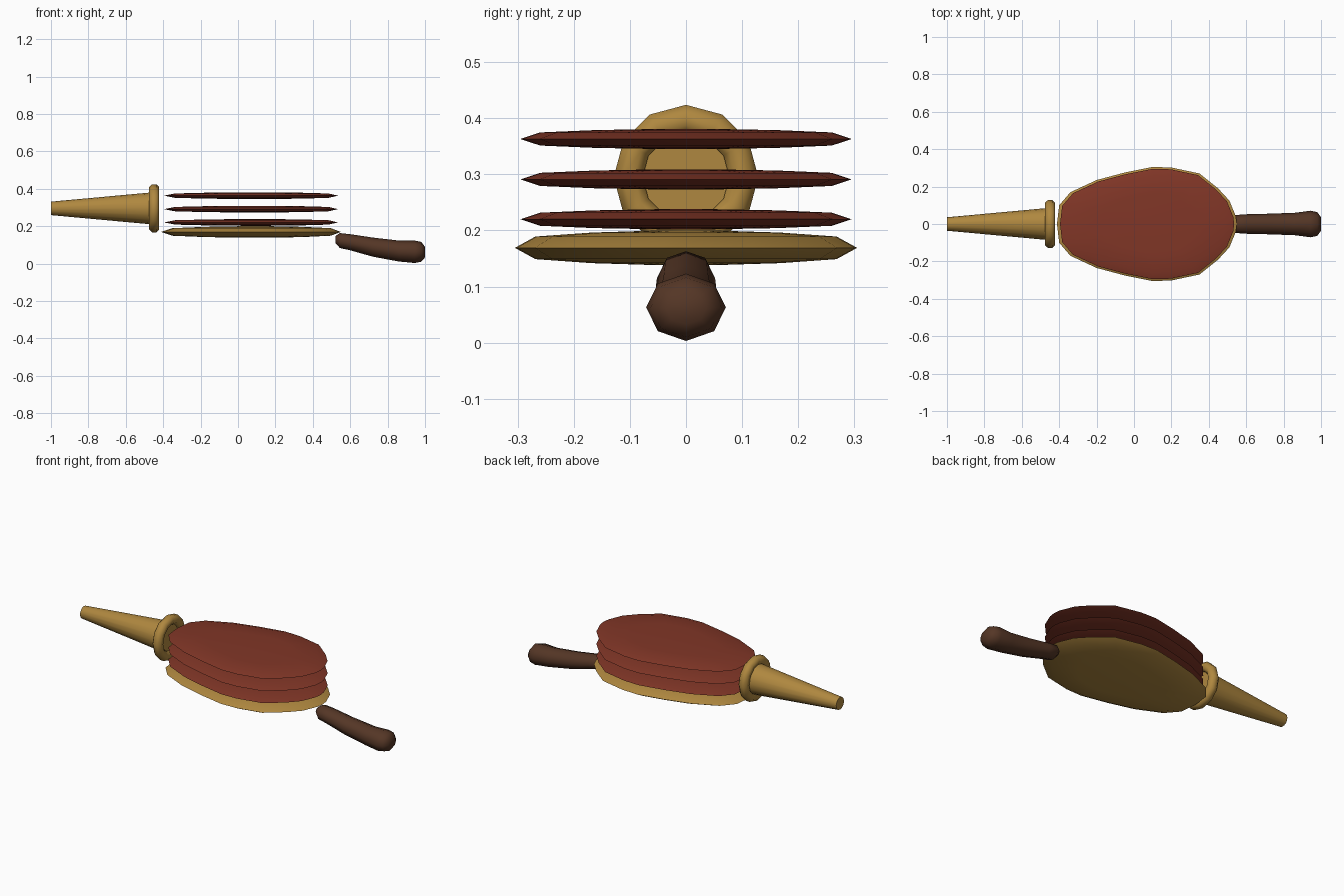
import bpy
import bmesh
from math import sin, cos, pi, radians

cube = bpy.data.objects.get("Cube")
if cube:
    bpy.data.objects.remove(cube, do_unlink=True)


def material(name, color):
    mat = bpy.data.materials.new(name)
    mat.use_nodes = True
    mat.diffuse_color = (*color, 1)
    node = next(n for n in mat.node_tree.nodes if n.type == 'BSDF_PRINCIPLED')
    node.inputs["Base Color"].default_value = (*color, 1)
    return mat


brass = material("golden brass", (0.43, 0.245, 0.05))
leather = material("red leather", (0.22, 0.037, 0.02))
wood = material("dark wood", (0.09, 0.037, 0.019))


def loft(name, rings, mat, angle=40, closed=False):
    """Skin a stack of rings; cap both ends or join them into a loop."""
    bm = bmesh.new()
    loops = [[bm.verts.new(p) for p in ring] for ring in rings]
    pairs = list(zip(loops, loops[1:]))
    if closed:
        pairs.append((loops[-1], loops[0]))
    else:
        bm.faces.new(loops[0])
        bm.faces.new(loops[-1])
    for a, b in pairs:
        for i in range(len(a)):
            j = (i + 1) % len(a)
            bm.faces.new((a[i], a[j], b[j], b[i]))
    bmesh.ops.recalc_face_normals(bm, faces=bm.faces)
    mesh = bpy.data.meshes.new(name)
    bm.to_mesh(mesh)
    bm.free()
    mesh.materials.append(mat)
    obj = bpy.data.objects.new(name, mesh)
    bpy.context.collection.objects.link(obj)
    bpy.ops.object.select_all(action='DESELECT')
    obj.select_set(True)
    bpy.context.view_layer.objects.active = obj
    bpy.ops.object.shade_smooth_by_angle(angle=radians(angle))
    return obj


def ring(x, z, ry, rz, sides):
    return [(x, ry * sin(2 * pi * i / sides), z + rz * cos(2 * pi * i / sides))
            for i in range(sides)]


# Pear-shaped outline shared by the board and the folds
half = [(-0.40, 0.10), (-0.34, 0.17), (-0.20, 0.235), (-0.05, 0.275),
        (0.10, 0.305), (0.20, 0.302), (0.35, 0.27), (0.45, 0.19),
        (0.51, 0.125), (0.545, 0.04)]
outline = [(-0.412, 0)] + half + [(0.55, 0)] + [(x, -y) for x, y in reversed(half)]
MID = 0.1


def lens(name, z, size, thick, mat):
    """Flattened plate with a sharp rim and gently domed faces."""
    levels = [(0.15, -1), (0.55, -0.88), (0.88, -0.65), (1, 0),
              (0.88, 0.65), (0.55, 0.88), (0.15, 1)]
    rings = [[(MID + (x - MID) * size * s, y * size * s, z + thick * h)
              for x, y in outline] for s, h in levels]
    return loft(name, rings, mat, 60)


lens("bottom_board", 0.169, 1.0, 0.031, brass)
for n, z in enumerate((0.22, 0.291, 0.363)):
    lens(f"bellows_fold_{n + 1}", z, 0.968, 0.018, leather)

# Tapered nozzle and its collar
AXIS = 0.295
loft("nozzle", [ring(x, AXIS, r, r, 16) for x, r in ((-1, 0.036), (-0.445, 0.087))], brass)
collar = []
for i in range(8):
    a = 2 * pi * (i + 0.5) / 8
    r = 0.103 + 0.028 * cos(a)
    collar.append(ring(-0.448 + 0.029 * sin(a), AXIS, r, r, 12))
loft("nozzle_collar", collar, brass, 50, closed=True)

# Curved handle, swelling toward its end
stations = [(0.522, 0.128, 0.026, 0.02), (0.545, 0.123, 0.048, 0.04),
            (0.60, 0.114, 0.052, 0.043), (0.72, 0.088, 0.055, 0.051),
            (0.86, 0.067, 0.06, 0.056), (0.945, 0.063, 0.071, 0.06),
            (0.98, 0.063, 0.063, 0.053), (1.0, 0.061, 0.036, 0.028)]
loft("handle", [ring(*s, 8) for s in stations], wood, 60)
